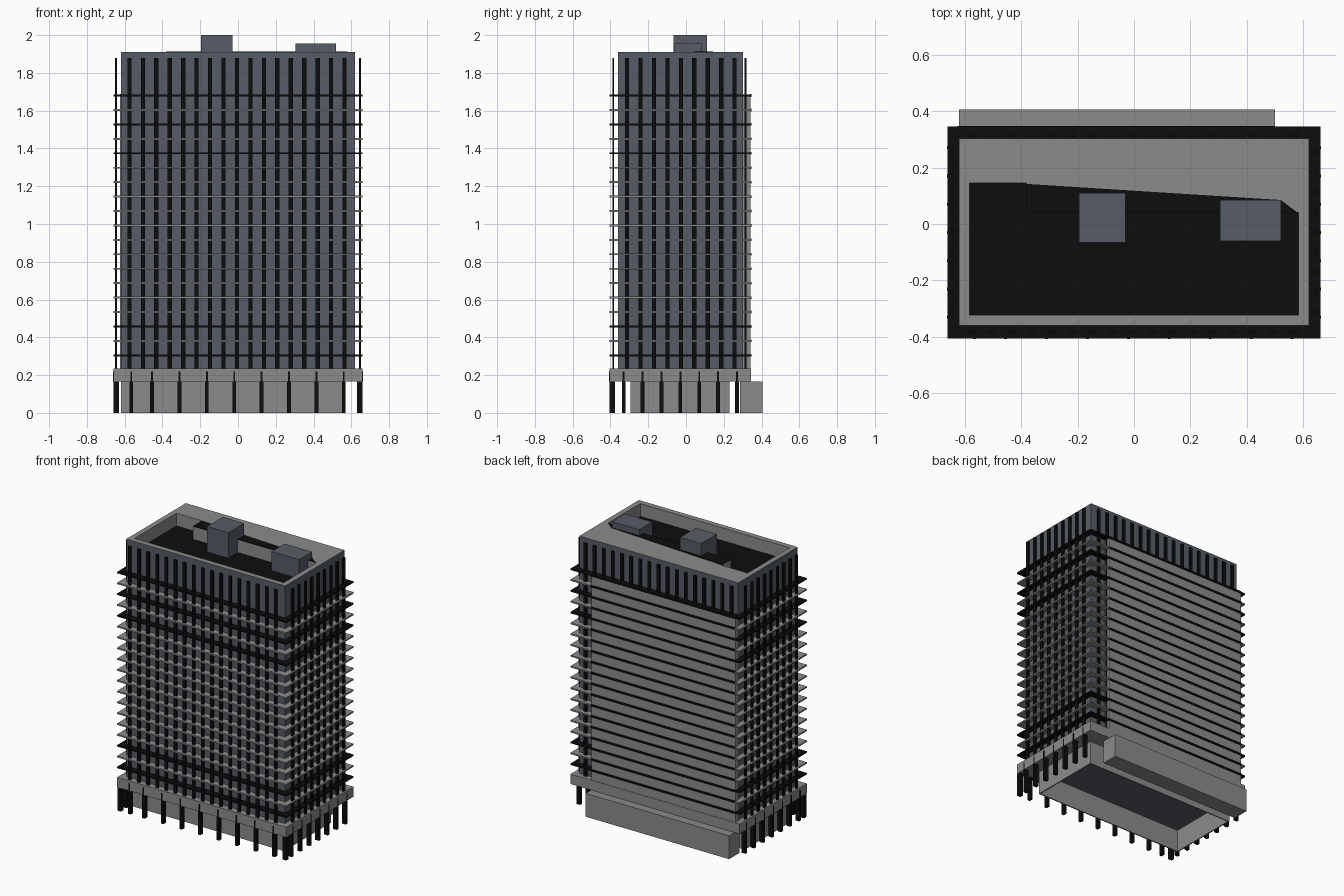
import bpy, bmesh
from mathutils import Vector

old = bpy.data.objects.get("Cube")
if old:
    bpy.data.objects.remove(old)


def material(name, rgb):
    m = bpy.data.materials.new(name)
    m.use_nodes = True
    m.diffuse_color = (*rgb, 1)
    m.node_tree.nodes["Principled BSDF"].inputs["Base Color"].default_value = (*rgb, 1)
    return m


CONCRETE = material("concrete_grey", (0.26, 0.26, 0.26))
GLASS = material("blue_grey_glass", (0.095, 0.11, 0.135))
BLACK = material("black", (0.004, 0.004, 0.004))


def finish(name, bm, mats, rule=None):
    bmesh.ops.recalc_face_normals(bm, faces=bm.faces)
    if rule:
        for f in bm.faces:
            f.material_index = rule(f)
    mesh = bpy.data.meshes.new(name)
    bm.to_mesh(mesh)
    bm.free()
    for m in mats:
        mesh.materials.append(m)
    obj = bpy.data.objects.new(name, mesh)
    bpy.context.collection.objects.link(obj)
    return obj


def add_box(bm, x, y, z):
    """Add a box from its (low, high) ranges."""
    lo, hi = Vector((x[0], y[0], z[0])), Vector((x[1], y[1], z[1]))
    verts = bmesh.ops.create_cube(bm, size=1)["verts"]
    for v in verts:
        v.co = Vector((lo[i] + (v.co[i] + 0.5) * (hi[i] - lo[i]) for i in range(3)))


def boxes(name, ranges, mats, rule=None):
    bm = bmesh.new()
    for r in ranges:
        add_box(bm, *r)
    return finish(name, bm, mats, rule)


def prism(name, points, z0, z1, mat):
    bm = bmesh.new()
    base = bm.faces.new([bm.verts.new((x, y, z0)) for x, y in points])
    top = bmesh.ops.extrude_face_region(bm, geom=[base])["geom"]
    bmesh.ops.translate(bm, vec=(0, 0, z1 - z0),
                        verts=[g for g in top if isinstance(g, bmesh.types.BMVert)])
    return finish(name, bm, [mat])


def around(x, y, half_x, half_y):
    """Centre and half sizes to x and y ranges."""
    return (x - half_x, x + half_x), (y - half_y, y + half_y)


def frame(x, y, z, wall):
    """Four walls inside the given outline."""
    (x0, x1), (y0, y1) = x, y
    return [(x, (y0, y0 + wall), z), (x, (y1 - wall, y1), z),
            ((x0, x0 + wall), (y0 + wall, y1 - wall), z),
            ((x1 - wall, x1), (y0 + wall, y1 - wall), z)]


# Main outlines
TX, TY = (-0.62, 0.62), (-0.36, 0.303)
SX, SY = (-0.66, 0.66), (-0.405, 0.345)
BAND_LOW, BAND_TOP, DECK, TOP = 0.165, 0.235, 1.82, 1.91

# Tower shaft with black roof deck
boxes("tower_shaft", [(TX, TY, (0.2, DECK))], [GLASS, BLACK],
      lambda f: int(f.normal.z > 0.5))


# Parapet: glass outside, concrete on top and inside
def parapet_rule(f):
    c = f.calc_center_median()
    outside = (abs(abs(c.x) - TX[1]) < 0.001 or abs(c.y - TY[0]) < 0.001
               or abs(c.y - TY[1]) < 0.001)
    return int(outside and abs(f.normal.z) < 0.5)


boxes("parapet", frame(TX, TY, (DECK, TOP), 0.038), [CONCRETE, GLASS], parapet_rule)

# Raised rear roof ledge and its black covering
prism("roof_ledge", [(-0.582, 0.145), (-0.38, 0.145), (-0.38, 0.04), (0.582, 0.04),
                     (0.582, 0.266), (-0.582, 0.266)], DECK, TOP, CONCRETE)
prism("ledge_covering", [(-0.38, 0.04), (0.58, 0.04), (0.52, 0.085), (-0.38, 0.142)],
      TOP, TOP + 0.003, BLACK)

# Rooftop plant rooms
boxes("plant_room_tall", [((-0.195, -0.03), (-0.065, 0.11), (DECK, 2.0))], [GLASS])
boxes("plant_room_low", [((0.305, 0.52), (-0.06, 0.085), (DECK, 1.955))], [GLASS])

# Floor slabs, some of them black
pitch = 0.0764
levels = [1.68 - i * pitch for i in range(19)]
dark = (0, 2, 4, 16, 18)
for name, mat, is_dark in (("dark_slabs", BLACK, True), ("grey_slabs", CONCRETE, False)):
    boxes(name, [(SX, SY, (z - 0.005, z + 0.005)) for i, z in enumerate(levels)
                 if (i in dark) == is_dark], [mat])

# Rear wall with a black strip at every floor
WX = (-0.625, 0.5)
boxes("rear_wall", [(WX, (0.3, 0.342), (BAND_TOP, 1.68))], [CONCRETE])
boxes("rear_strips", [(WX, (0.34, 0.348), (z - 0.007, z + 0.007)) for z in levels], [BLACK])

# Vertical fins standing clear of the walls
FZ = (BAND_TOP, 1.88)
front_x = [-0.575 + 0.0712 * i for i in range(17)]
side_y = [-0.312 + 0.0712 * i for i in range(9)]
fins = [(*around(x, y, 0.011, 0.005), FZ) for x in front_x for y in (-0.385, 0.315)]
fins += [(*around(x, y, 0.005, 0.011), FZ) for y in side_y for x in (-0.645, 0.645)]
boxes("vertical_fins", fins, [BLACK])

# Podium band over the ground floor
boxes("podium_band", [(SX, SY, (BAND_LOW, BAND_TOP))], [CONCRETE])

# Hollow ground floor core with a glass coloured ceiling
CX, CY = (-0.62, 0.565), (-0.295, 0.23)
boxes("ground_floor_core", frame(CX, CY, (0, BAND_LOW), 0.008), [CONCRETE])
boxes("core_ceiling", [((CX[0] + 0.008, CX[1] - 0.008), (CY[0] + 0.008, CY[1] - 0.008),
                        (0.158, BAND_LOW))], [GLASS])

# Low rear annex
boxes("rear_annex", [((-0.62, 0.5), (0.287, 0.405), (0, BAND_LOW))], [CONCRETE])

# Ground floor columns
col_x = [0.56 - 0.145 * i for i in range(8)] + [-0.565]
col_y = [-0.33 + 0.1 * i for i in range(7)]
cols = [(*around(x, -0.39, 0.01, 0.014), (0, BAND_LOW)) for x in col_x]
cols += [(*around(s * 0.645, y, 0.014, 0.01), (0, BAND_LOW)) for y in col_y for s in (-1, 1)]
cols += [(*around(s * 0.645, -0.39, 0.014, 0.014), (0, BAND_LOW)) for s in (-1, 1)]
boxes("ground_columns", cols, [BLACK])

# Thin joints on the podium band above the columns
JZ = (BAND_LOW, 0.218)
joints = [(*around(x, SY[0], 0.005, 0.002), JZ) for x in col_x]
joints += [(*around(s * SX[1], y, 0.002, 0.005), JZ) for y in col_y for s in (-1, 1)]
boxes("band_joints", joints, [BLACK])
